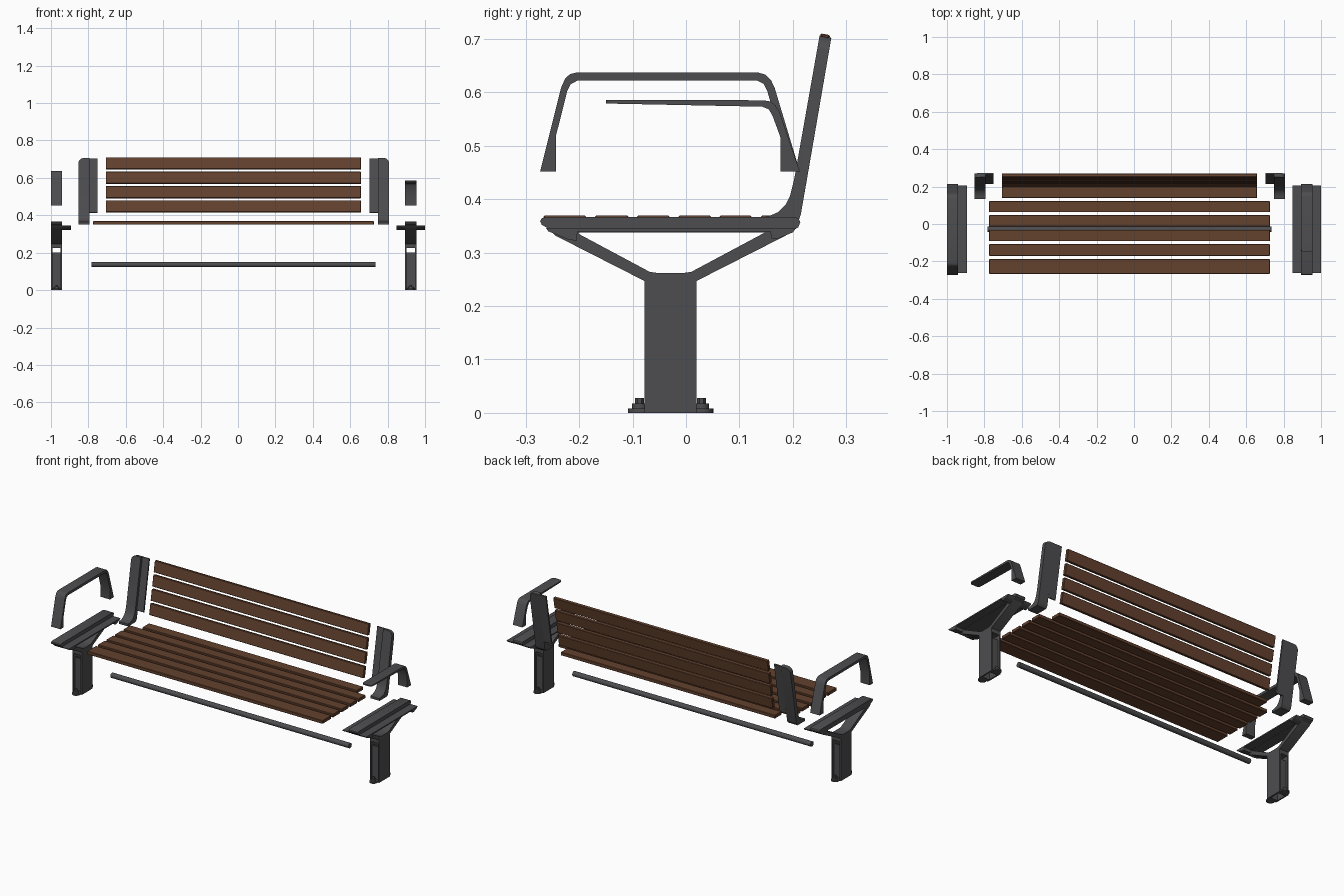
import bpy, bmesh, math
from mathutils import Matrix

if "Cube" in bpy.data.objects:
    bpy.data.objects.remove(bpy.data.objects["Cube"])


def material(name, rgb):
    m = bpy.data.materials.new(name)
    m.diffuse_color = (*rgb, 1)
    m.use_nodes = True
    m.node_tree.nodes["Principled BSDF"].inputs["Base Color"].default_value = m.diffuse_color
    return m


METAL = material("dark grey metal", (0.075, 0.075, 0.08))
WOOD = material("brown wood", (0.125, 0.053, 0.027))


def finish(name, bm, mat, smooth=True):
    bmesh.ops.recalc_face_normals(bm, faces=bm.faces)
    me = bpy.data.meshes.new(name)
    bm.to_mesh(me)
    bm.free()
    me.materials.append(mat)
    ob = bpy.data.objects.new(name, me)
    bpy.context.collection.objects.link(ob)
    if smooth:
        bpy.context.view_layer.objects.active = ob
        ob.select_set(True)
        bpy.ops.object.shade_smooth_by_angle(angle=math.radians(30))
        ob.select_set(False)
    return ob


def box(bm, x0, x1, y0, y1, z0, z1, rot=0.0):
    mat = (Matrix.Translation(((x0 + x1) / 2, (y0 + y1) / 2, (z0 + z1) / 2))
           @ Matrix.Rotation(rot, 4, 'X')
           @ Matrix.Diagonal((x1 - x0, y1 - y0, z1 - z0, 1)))
    return bmesh.ops.create_cube(bm, size=1, matrix=mat)["verts"]


def extrude_x(bm, pts, x0, x1):
    """Extrude a (y, z) outline along x."""
    a = [bm.verts.new((x0, y, z)) for y, z in pts]
    b = [bm.verts.new((x1, y, z)) for y, z in pts]
    bm.faces.new(a)
    bm.faces.new(b[::-1])
    n = len(pts)
    for i in range(n):
        j = (i + 1) % n
        bm.faces.new((a[i], b[i], b[j], a[j]))


def cylinder(bm, r, depth, loc, sides, rot=Matrix()):
    bmesh.ops.create_cone(bm, cap_ends=True, segments=sides, radius1=r, radius2=r,
                          depth=depth, matrix=Matrix.Translation(loc) @ rot)


def slat(name, x0, x1, y0, y1, z0, z1, rot=0.0):
    bm = bmesh.new()
    box(bm, x0, x1, y0, y1, z0, z1, rot)
    bmesh.ops.bevel(bm, geom=bm.edges[:], offset=0.002, segments=1, affect='EDGES')
    finish(name, bm, WOOD, False)


# seat slats: five long ones and a shorter rear one
for i, (y0, y1) in enumerate([(-.267, -.187), (-.170, -.108), (-.092, -.031),
                              (-.014, .047), (.063, .123)]):
    slat(f"seat_slat_{i + 1}", -.774, .726, y0, y1, .350, .369)
slat("seat_slat_rear", -.707, .658, .140, .200, .350, .369)

# back slats, leaning backwards
LEAN = 0.18
for i in range(4):
    z = .447 + i * .0767
    y = .234 + LEAN * (z - .56)
    slat(f"back_slat_{i + 1}", -.707, .658, y - .009, y + .009, z - .032, z + .032,
         -math.atan(LEAN))

# round tie bar between the legs
bm = bmesh.new()
cylinder(bm, .0145, 1.518, (-.024, -.029, .137), 24, Matrix.Rotation(math.pi / 2, 4, 'Y'))
finish("tie_bar", bm, METAL)

# backrest supports: upright with curved foot, plus thin tab behind the slats
UPRIGHT = [(.134, .352), (.134, .365), (.155, .368), (.173, .376), (.186, .389),
           (.195, .407), (.203, .440), (.250, .706), (.272, .702), (.215, .372),
           (.211, .360), (.202, .352)]
for name, xo, xi, xt in (("left", -.853, -.794, -.751), ("right", .808, .749, .702)):
    bm = bmesh.new()
    extrude_x(bm, UPRIGHT, xo, xi)
    corner = [e for e in bm.edges
              if all(abs(v.co.x - xo) < 1e-4 and v.co.z > .69 for v in e.verts)]
    bmesh.ops.bevel(bm, geom=corner, offset=.028, segments=6, profile=.5, affect='EDGES')
    extrude_x(bm, [(.213, .414), (.264, .704), (.272, .702), (.222, .412)],
              min(xi, xt), max(xi, xt))
    finish(name + "_back_support", bm, METAL)

# armrests
LOOP = [(-.273, .452), (-.234, .608), (-.226, .626), (-.217, .634), (-.205, .637),
        (.135, .637), (.149, .633), (.159, .623), (.166, .608), (.213, .452),
        (.177, .452), (.177, .515), (.152, .603), (.145, .616), (.133, .622),
        (-.203, .622), (-.216, .615), (-.222, .603), (-.243, .520), (-.243, .452)]
HALF = [(-.150, .586), (.145, .585), (.157, .583), (.167, .576), (.175, .563),
        (.213, .452), (.177, .452), (.177, .515), (.162, .556), (.155, .568),
        (.143, .573), (-.150, .579)]
LEFT, RIGHT, HW = -.970, .924, .030
for name, cx, pts in (("left_loop_armrest", LEFT, LOOP), ("right_half_armrest", RIGHT, HALF)):
    bm = bmesh.new()
    extrude_x(bm, pts, cx - HW, cx + HW)
    if pts is HALF:  # rounded tip
        tip = [e for e in bm.edges if all(v.co.y < -.14 for v in e.verts)
               and abs(e.verts[0].co.x - e.verts[1].co.x) < 1e-4]
        bmesh.ops.bevel(bm, geom=tip, offset=.014, segments=4, profile=.5, affect='EDGES')
    finish(name, bm, METAL)

# legs: Y-shaped frame, hollow post, seat flanges and bolted feet
CY = -.029
SIDE = [(.049, .225), (.049, .247), (.216, .332), (.226, .345), (.190, .345),
        (.170, .334), (.039, .264), (.022, .2615)]
FORK = [(CY + d, z) for d, z in SIDE] + [(CY - d, z) for d, z in reversed(SIDE)]
BEAM = [(-.273, .359), (-.270, .364), (-.262, .367), (.203, .367), (.210, .364),
        (.214, .357), (.210, .347), (.170, .326), (.157, .326), (.152, .338),
        (-.200, .338), (-.205, .322), (-.222, .325), (-.270, .352)]
FLANGE = [(-.262, .346), (.206, .346), (.200, .338), (.172, .326), (.160, .326),
          (.158, .339), (-.203, .339), (-.205, .322), (-.222, .325), (-.258, .340)]


def leg(name, cx, flange_sides):
    bm = bmesh.new()
    x0, x1 = cx - HW, cx + HW
    # fork arms and seat beam
    extrude_x(bm, FORK, x0, x1)
    extrude_x(bm, BEAM, x0, x1)
    # post side walls and recessed front and back plates
    box(bm, x0, x0 + .008, CY - .049, CY + .049, 0, .24)
    box(bm, x1 - .008, x1, CY - .049, CY + .049, 0, .24)
    for s in (-1, 1):
        yc = CY + s * .034
        box(bm, x0 + .008, x1 - .008, yc - .004, yc + .004, .006, .20)
    finish(name, bm, METAL)

    # flanges that carry the seat slats
    for s in flange_sides:
        bm = bmesh.new()
        a, b = sorted((cx + s * HW, cx + s * .076))
        extrude_x(bm, FLANGE, a, b)
        finish(f"{name}_flange_{'inner' if s * cx < 0 else 'outer'}", bm, METAL)

    # rounded feet with washer and nut
    for s, tag in ((-1, "front"), (1, "rear")):
        bm = bmesh.new()
        yb = CY + s * .058
        cylinder(bm, .022, .008, (cx, yb, .004), 24)
        y0, y1 = sorted((CY + s * .03, yb))
        box(bm, cx - .022, cx + .022, y0, y1, 0, .008)
        cylinder(bm, .014, .010, (cx, yb, .013), 20)
        cylinder(bm, .008, .010, (cx, yb, .023), 6)
        finish(f"{name}_{tag}_foot", bm, METAL)


leg("left_leg", LEFT, (1,))
leg("right_leg", RIGHT, (-1, 1))
